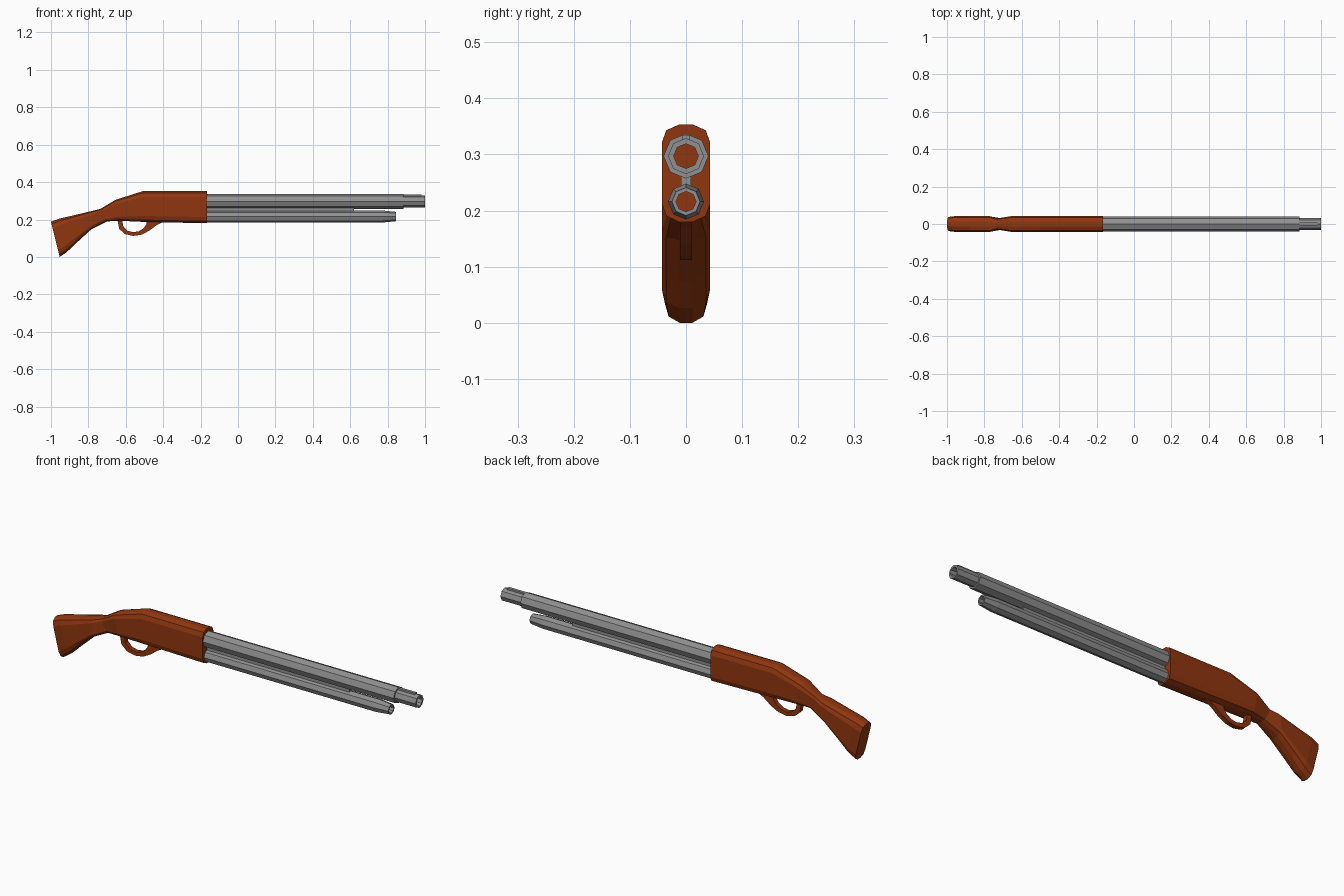
import bpy, bmesh, math

if "Cube" in bpy.data.objects:
    bpy.data.objects.remove(bpy.data.objects["Cube"])


def material(name, color):
    m = bpy.data.materials.new(name)
    m.diffuse_color = (*color, 1)
    m.use_nodes = True
    m.node_tree.nodes["Principled BSDF"].inputs["Base Color"].default_value = m.diffuse_color
    return m


wood = material("wood", (.28, .037, .005))
steel = material("steel", (.28, .28, .28))


def make(name, verts, faces, mat):
    me = bpy.data.meshes.new(name)
    me.from_pydata(verts, [], faces)
    me.materials.append(mat)
    bm = bmesh.new()
    bm.from_mesh(me)
    bmesh.ops.recalc_face_normals(bm, faces=bm.faces)
    bm.to_mesh(me)
    bm.free()
    ob = bpy.data.objects.new(name, me)
    bpy.context.collection.objects.link(ob)
    return ob


def loft(name, rings, mat, closed=False):
    n, m = len(rings[0]), len(rings)
    verts = [p for r in rings for p in r]
    faces = []
    for i in range(m if closed else m - 1):
        a, b = i * n, (i + 1) % m * n
        faces += [(a + j, a + (j + 1) % n, b + (j + 1) % n, b + j) for j in range(n)]
    if not closed:
        faces += [tuple(reversed(range(n))), tuple(range((m - 1) * n, m * n))]
    return make(name, verts, faces, mat)


# Chamfered section between a top point and a bottom point
SHAPE = [(.3, 0), (.82, .06), (1, .19), (1, .81), (.82, .94), (.3, 1)]
SHAPE = [(-y, t) for y, t in SHAPE] + [(y, t) for y, t in reversed(SHAPE)]


def section(xt, zt, xb, zb, w):
    return [(xt + (xb - xt) * t, w * y, zt + (zb - zt) * t) for y, t in SHAPE]


# Stock and receiver: buttstock, narrow wrist, straight body
loft("stock_and_receiver", [section(*s) for s in (
    (-1.0, .188, -.953, 0.0, .038),
    (-.955, .205, -.915, .026, .043),
    (-.88, .222, -.865, .074, .043),
    (-.775, .247, -.785, .147, .043),
    (-.735, .257, -.70, .19, .030),
    (-.655, .305, -.628, .193, .043),
    (-.505, .353, -.50, .187, .043),
    (-.165, .353, -.165, .180, .043))], wood)


# Hollow eight-sided tubes: (x, radius) points around a closed wall profile
def tube(name, z, profile):
    rings = [[(x, r * math.cos(a), z + r * math.sin(a))
              for a in (math.tau * k / 8 for k in range(8))]
             for x, r in profile]
    return loft(name, rings, steel, closed=True)


tube("barrel", .297, [(-.17, .022), (-.17, .040), (.885, .040), (.885, .032),
                      (1.0, .032), (1.0, .022)])
tube("magazine_tube", .216, [(-.17, .018), (-.17, .032), (.775, .032),
                             (.845, .025), (.845, .018)])


def box(name, x0, x1, w, z0, z1):
    return loft(name, [[(x, -w, z0), (x, w, z0), (x, w, z1), (x, -w, z1)]
                       for x in (x0, x1)], steel)


# Web between the tubes, and the sight on the muzzle
box("tube_web", -.17, .62, .009, .240, .265)
box("front_sight", .88, .98, .007, .322, .335)

# Trigger guard: outer and inner outlines extruded sideways
OUTER = [(-.645, .20), (-.635, .15), (-.605, .122), (-.56, .112), (-.515, .119),
         (-.475, .140), (-.435, .170), (-.40, .188)]
INNER = [(-.620, .20), (-.613, .162), (-.59, .140), (-.56, .132), (-.53, .137),
         (-.505, .153), (-.49, .175), (-.488, .20)]
loft("trigger_guard", [[(o[0], -.011, o[1]), (o[0], .011, o[1]),
                        (i[0], .011, i[1]), (i[0], -.011, i[1])]
                       for o, i in zip(OUTER, INNER)], wood)
